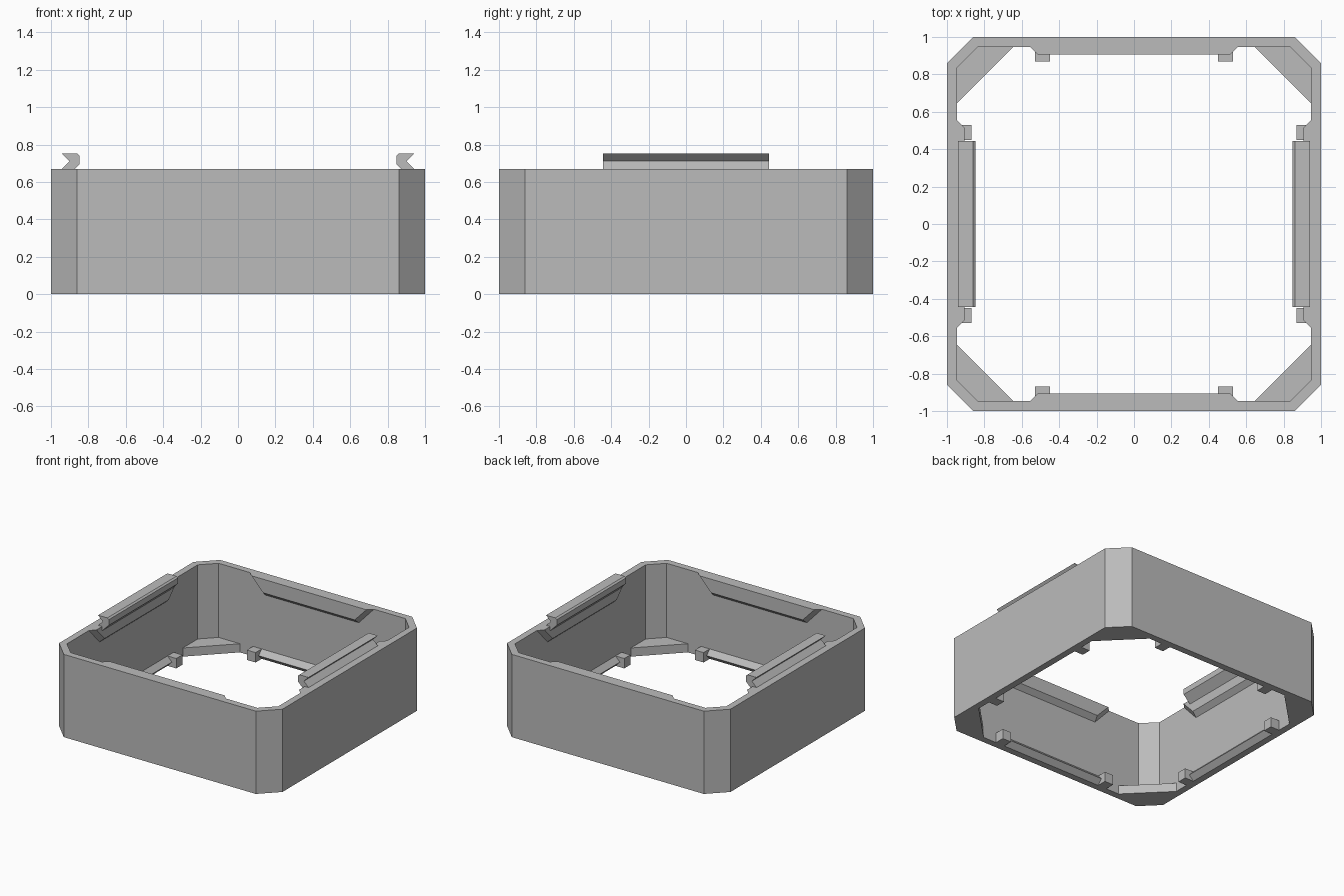
import bpy, bmesh, math
from mathutils import Matrix

cube = bpy.data.objects.get("Cube")
if cube:
    bpy.data.objects.remove(cube, do_unlink=True)

grey = bpy.data.materials.new("plain grey")
grey.use_nodes = True
TONE = (0.5, 0.5, 0.5, 1)
grey.diffuse_color = TONE
grey.node_tree.nodes["Principled BSDF"].inputs["Base Color"].default_value = TONE

HEIGHT, INNER, PAD = 0.67, 0.946, 0.907
SIDES = ("back", "left", "front", "right")


def loft(name, rings, turn=0, closed=False):
    """Skin matching rings of points; cap the ends unless closed in a loop."""
    bm = bmesh.new()
    loops = [[bm.verts.new(p) for p in ring] for ring in rings]
    pairs = list(zip(loops, loops[1:]))
    if closed:
        pairs.append((loops[-1], loops[0]))
    else:
        bm.faces.new(loops[0])
        bm.faces.new(loops[-1])
    for a, b in pairs:
        for i in range(len(a)):
            j = (i + 1) % len(a)
            bm.faces.new((a[i], a[j], b[j], b[i]))
    bmesh.ops.recalc_face_normals(bm, faces=bm.faces)
    bm.transform(Matrix.Rotation(-turn * math.pi / 2, 4, "Z"))
    mesh = bpy.data.meshes.new(name)
    bm.to_mesh(mesh)
    bm.free()
    mesh.materials.append(grey)
    obj = bpy.data.objects.new(name, mesh)
    bpy.context.collection.objects.link(obj)
    return obj


def octagon(r, c, z):
    """Square of half-width r whose corners are cut from c."""
    pts = [(c, r), (r, c), (r, -c), (c, -r), (-c, -r), (-r, -c), (-r, c), (-c, r)]
    return [(x, y, z) for x, y in pts]


def bar(name, x0, x1, profile, turn):
    """Extrude a (y, z) profile along x."""
    return loft(name, [[(x, y, z) for y, z in profile] for x in (x0, x1)], turn)


# Hollow outer wall with cut corners
loft("wall_frame", [octagon(1, 0.86, 0), octagon(1, 0.86, HEIGHT),
                    octagon(INNER, 0.836, HEIGHT), octagon(INNER, 0.836, 0)], closed=True)

ridge = [(INNER + 0.01, 0), (INNER, 0), (PAD, 0.04), (INNER, 0.08), (INNER + 0.01, 0.08)]
block = [(INNER + 0.01, 0), (0.868, 0), (0.868, 0.08), (INNER + 0.01, 0.08)]
hook = [(0.942, HEIGHT), (0.9, 0.711), (0.942, 0.752), (0.86, 0.752), (0.847, 0.741),
        (0.847, 0.695), (PAD, 0.635), (0.942, 0.635)]

for turn, side in enumerate(SIDES):
    # Tapered pad under the rim
    def trapezoid(y, top, low, z):
        return [(-top, y, HEIGHT), (top, y, HEIGHT), (low, y, z), (-low, y, z)]
    loft(f"{side}_rim_pad", [trapezoid(INNER + 0.01, 0.555, 0.42, 0.525),
                             trapezoid(INNER, 0.555, 0.42, 0.525),
                             trapezoid(PAD, 0.515, 0.41, 0.56)], turn)

    # Snap ridge between two stop blocks at the base
    bar(f"{side}_snap_ridge", -0.45, 0.45, ridge, turn)
    for s in (-1, 1):
        bar(f"{side}_stop_block_{'a' if s < 0 else 'b'}", s * 0.45, s * 0.528, block, turn)

    # Triangular gusset in the bottom corner
    corner = [(0.645, INNER), (0.836, INNER), (INNER, 0.836), (INNER, 0.645)]
    loft(f"{side}_corner_gusset", [[(x, y, z) for x, y in corner] for z in (0, 0.07)], turn)

    # Notched snap hook above the two side walls
    if side in ("left", "right"):
        bar(f"{side}_snap_hook", -0.443, 0.443, hook, turn)
